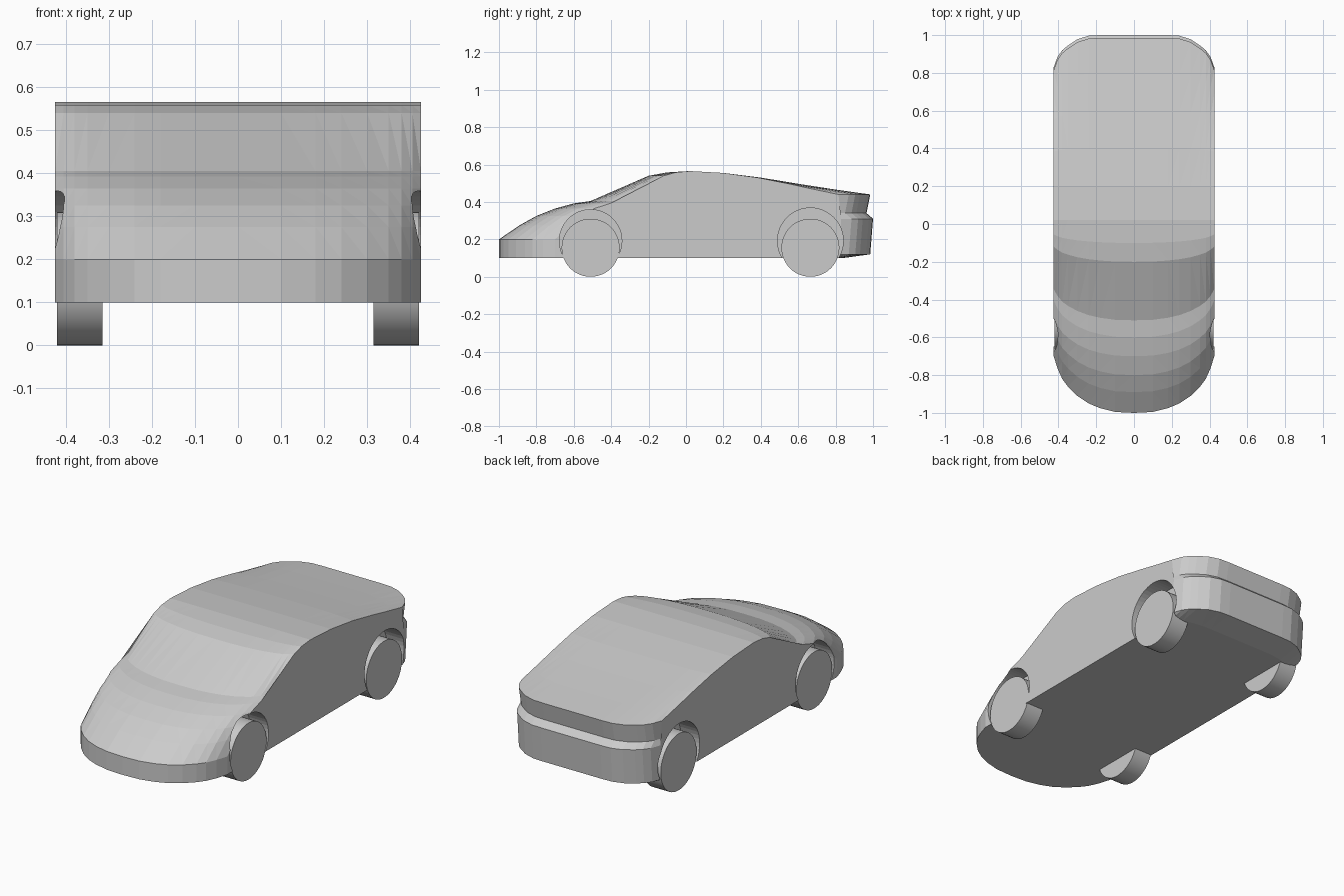
import bpy, bmesh
from mathutils import Matrix

cube = bpy.data.objects.get("Cube")
if cube:
    bpy.data.objects.remove(cube, do_unlink=True)

grey = bpy.data.materials.new("light_grey")
grey.use_nodes = True
grey.diffuse_color = (0.6, 0.6, 0.6, 1)
grey.node_tree.nodes["Principled BSDF"].inputs["Base Color"].default_value = (0.6, 0.6, 0.6, 1)


def add_object(name, bm):
    bmesh.ops.recalc_face_normals(bm, faces=bm.faces[:])
    mesh = bpy.data.meshes.new(name)
    bm.to_mesh(mesh)
    bm.free()
    mesh.materials.append(grey)
    obj = bpy.data.objects.new(name, mesh)
    bpy.context.collection.objects.link(obj)
    return obj


def disc(name, x, y, z, radius, width, sides=48):
    bm = bmesh.new()
    turn = Matrix.Translation((x, y, z)) @ Matrix.Rotation(1.5707963, 4, 'Y')
    bmesh.ops.create_cone(bm, cap_ends=True, segments=sides, radius1=radius,
                          radius2=radius, depth=width, matrix=turn)
    return add_object(name, bm)


# Half plan: x, how far the nose and the tail sweep in at that x
plan = [(0, 0, 0), (0.1, 0.005, 0), (0.18, 0.025, 0), (0.24, 0.05, 0.003),
        (0.3, 0.09, 0.022), (0.35, 0.14, 0.055), (0.38, 0.18, 0.08),
        (0.405, 0.235, 0.115), (0.425, 0.30, 0.17)]
columns = [(-x, n, t) for x, n, t in reversed(plan[1:])] + plan

# Centre-line profile: y, z, nose sweep weight, tail sweep weight
profile = [(-1, 0.10, 1, 0), (-1, 0.20, 1, 0), (-0.89, 0.275, 0.9, 0),
           (-0.8, 0.325, 0.8, 0), (-0.7, 0.365, 0.7, 0), (-0.6, 0.392, 0.65, 0),
           (-0.51, 0.405, 0.55, 0), (-0.2, 0.54, 0.27, 0), (-0.1, 0.558, 0.15, 0),
           (0.02, 0.565, 0, 0), (0.2, 0.555, 0, 0), (0.4, 0.53, 0, 0.1),
           (0.6, 0.497, 0, 0.3), (0.8, 0.466, 0, 0.65), (0.985, 0.44, 0, 1),
           (0.965, 0.34, 0, 1), (1.0, 0.31, 0, 1), (0.985, 0.12, 0, 1),
           (0.84, 0.10, 0, 0.5)]

# Body shell lofted from swept profiles
bm = bmesh.new()
ribs = [[bm.verts.new((x, y + nose * a - tail * b, z)) for y, z, a, b in profile]
        for x, nose, tail in columns]
count = len(profile)
for left, right in zip(ribs, ribs[1:]):
    for i in range(count):
        j = (i + 1) % count
        bm.faces.new((left[i], left[j], right[j], right[i]))
bm.faces.new(ribs[0])
bm.faces.new(ribs[-1])
bmesh.ops.triangulate(bm, faces=bm.faces[:])
body = add_object("body", bm)

# Wheels and the arches cut around them
for end, y, arch_radius in (("front", -0.51, 0.167), ("rear", 0.665, 0.176)):
    for side, s in (("left", 1), ("right", -1)):
        disc(f"{end}_{side}_wheel", s * 0.368, y, 0.155, 0.155, 0.106)
        cutter = disc(f"{end}_{side}_arch_cutter", s * 0.415, y, 0.192, arch_radius, 0.2)
        cutter.hide_render = True
        cutter.hide_set(True)
        cut = body.modifiers.new(f"{end}_{side}_arch", 'BOOLEAN')
        cut.operation = 'DIFFERENCE'
        cut.solver = 'EXACT'
        cut.object = cutter

# Soft bands across the bodywork and tyre treads, crisp edges elsewhere
for obj in bpy.context.collection.objects:
    if obj.name.endswith("_wheel"):
        bpy.ops.object.select_all(action='DESELECT')
        obj.select_set(True)
        bpy.context.view_layer.objects.active = obj
        bpy.ops.object.shade_smooth_by_angle(angle=0.5)
